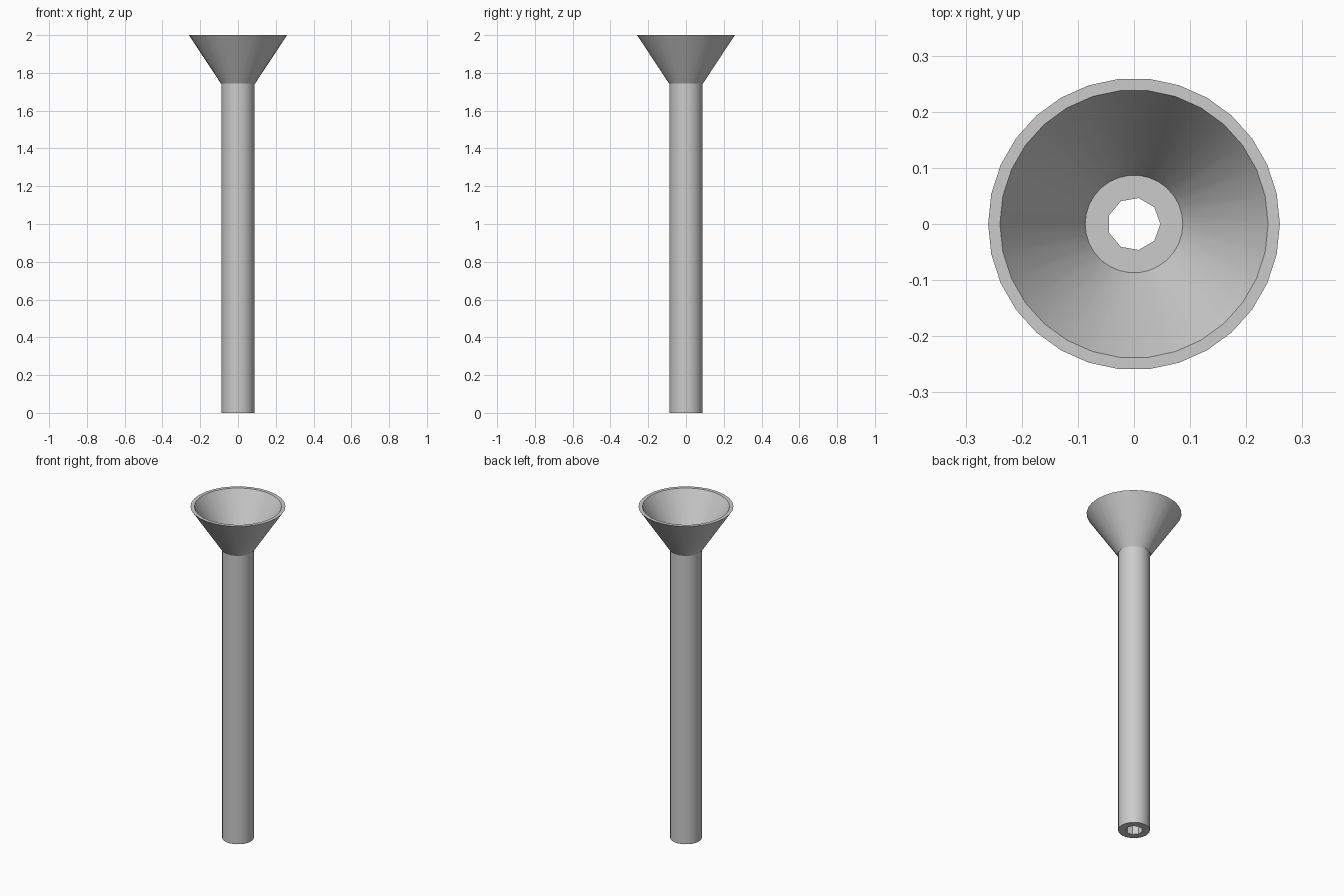
import bpy, bmesh
from math import cos, sin, pi

cube = bpy.data.objects.get("Cube")
if cube:
    bpy.data.objects.remove(cube, do_unlink=True)

grey = bpy.data.materials.new("plain_grey")
grey.use_nodes = True
colour = (0.6, 0.6, 0.6, 1)
grey.diffuse_color = colour
grey.node_tree.nodes["Principled BSDF"].inputs["Base Color"].default_value = colour


def ring(bm, radius, z, sides):
    verts = [bm.verts.new((radius * cos(2 * pi * i / sides),
                           radius * sin(2 * pi * i / sides), z)) for i in range(sides)]
    edges = [bm.edges.new((verts[i], verts[(i + 1) % sides])) for i in range(sides)]
    return verts, edges


def lathe(name, loops):
    """Closed band of surfaces through rings of (radius, z, sides)."""
    bm = bmesh.new()
    rings = [ring(bm, *loop) for loop in loops]
    for (va, ea), (vb, eb) in zip(rings, rings[1:] + rings[:1]):
        if len(va) == len(vb):
            n = len(va)
            for i in range(n):
                j = (i + 1) % n
                bm.faces.new((va[i], va[j], vb[j], vb[i]))
        else:
            # flat ring between an outer and inner outline of different side counts
            bmesh.ops.triangle_fill(bm, use_beauty=True, edges=ea + eb)
    bmesh.ops.recalc_face_normals(bm, faces=bm.faces)
    mesh = bpy.data.meshes.new(name)
    bm.to_mesh(mesh)
    bm.free()
    mesh.materials.append(grey)
    obj = bpy.data.objects.new(name, mesh)
    bpy.context.collection.objects.link(obj)
    bpy.ops.object.select_all(action="DESELECT")
    obj.select_set(True)
    bpy.context.view_layer.objects.active = obj
    bpy.ops.object.shade_smooth_by_angle(angle=pi / 6)
    return obj


NECK_Z = 1.745

# Long stem with a nine-sided bore
lathe("stem", [(0.087, 0, 30), (0.087, NECK_Z, 30), (0.047, NECK_Z, 9), (0.047, 0, 9)])

# Flared cup with a flat rim, meeting the top of the stem
lathe("funnel_cup", [(0.09, NECK_Z - 0.002, 30), (0.26, 2, 30), (0.239, 2, 30), (0.087, NECK_Z, 30)])
